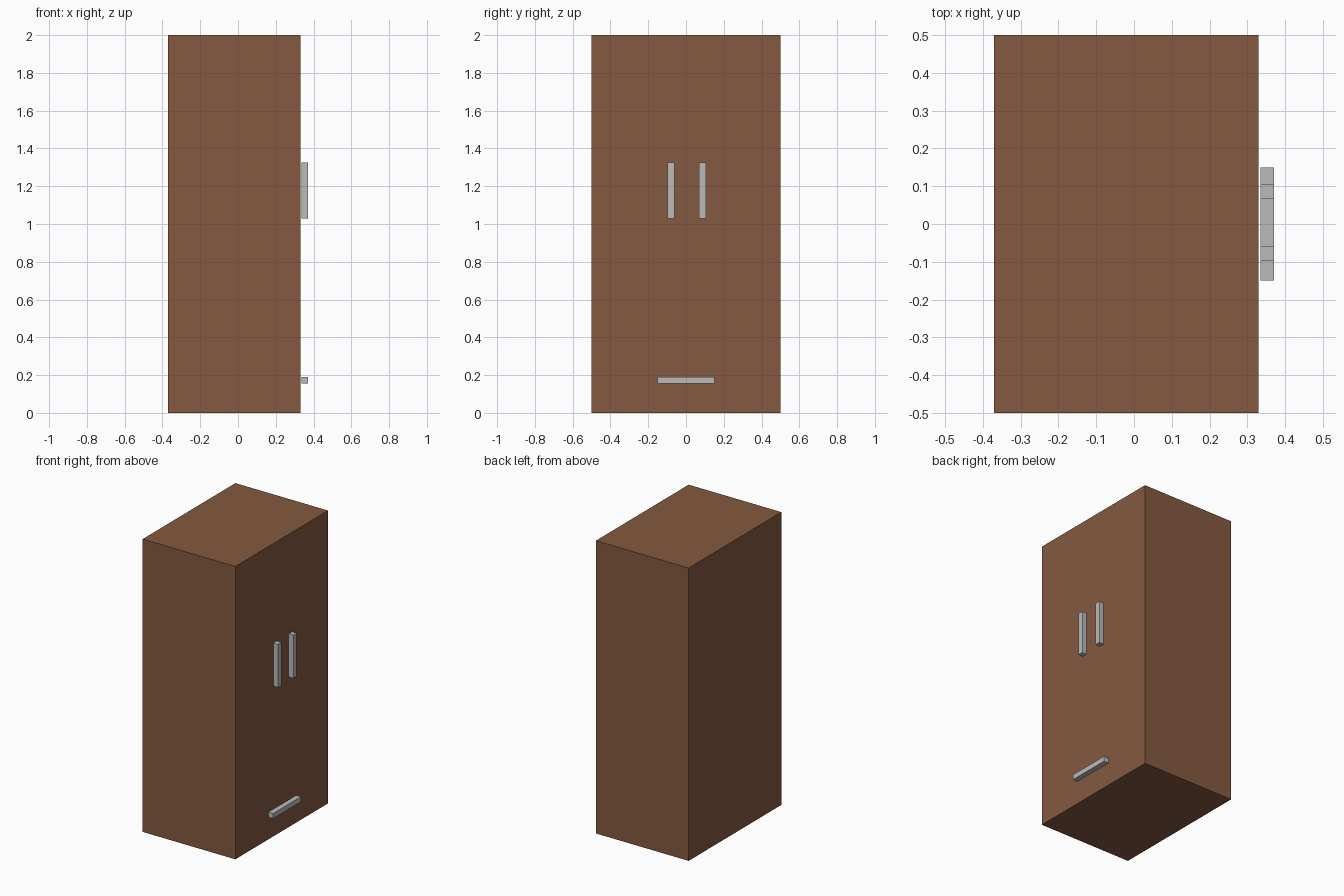
import bpy

cube = bpy.data.objects.get("Cube")
if cube:
    bpy.data.objects.remove(cube, do_unlink=True)


def make_material(name, colour):
    mat = bpy.data.materials.new(name)
    mat.use_nodes = True
    mat.diffuse_color = colour
    mat.node_tree.nodes["Principled BSDF"].inputs["Base Color"].default_value = colour
    return mat


def box(name, low, high, mat):
    """Box spanning two opposite corners."""
    centre = [(a + b) / 2 for a, b in zip(low, high)]
    bpy.ops.mesh.primitive_cube_add(size=1, location=centre)
    obj = bpy.context.object
    obj.name = name
    obj.scale = [b - a for a, b in zip(low, high)]
    bpy.ops.object.transform_apply(location=False, rotation=False, scale=True)
    obj.data.materials.append(mat)
    return obj


wood = make_material("brown wood", (0.23, 0.1, 0.05, 1))
metal = make_material("grey metal", (0.5, 0.5, 0.5, 1))

# Cabinet body, doors on the +x side
box("cabinet_body", (-0.37, -0.5, 0), (0.33, 0.5, 2), wood)

# Handles stand just clear of the door face
near, far = 0.335, 0.37
for name, y in (("front_door_handle", -0.097), ("back_door_handle", 0.068)):
    box(name, (near, y, 1.03), (far, y + 0.037, 1.325), metal)
box("drawer_handle", (near, -0.15, 0.155), (far, 0.15, 0.19), metal)
